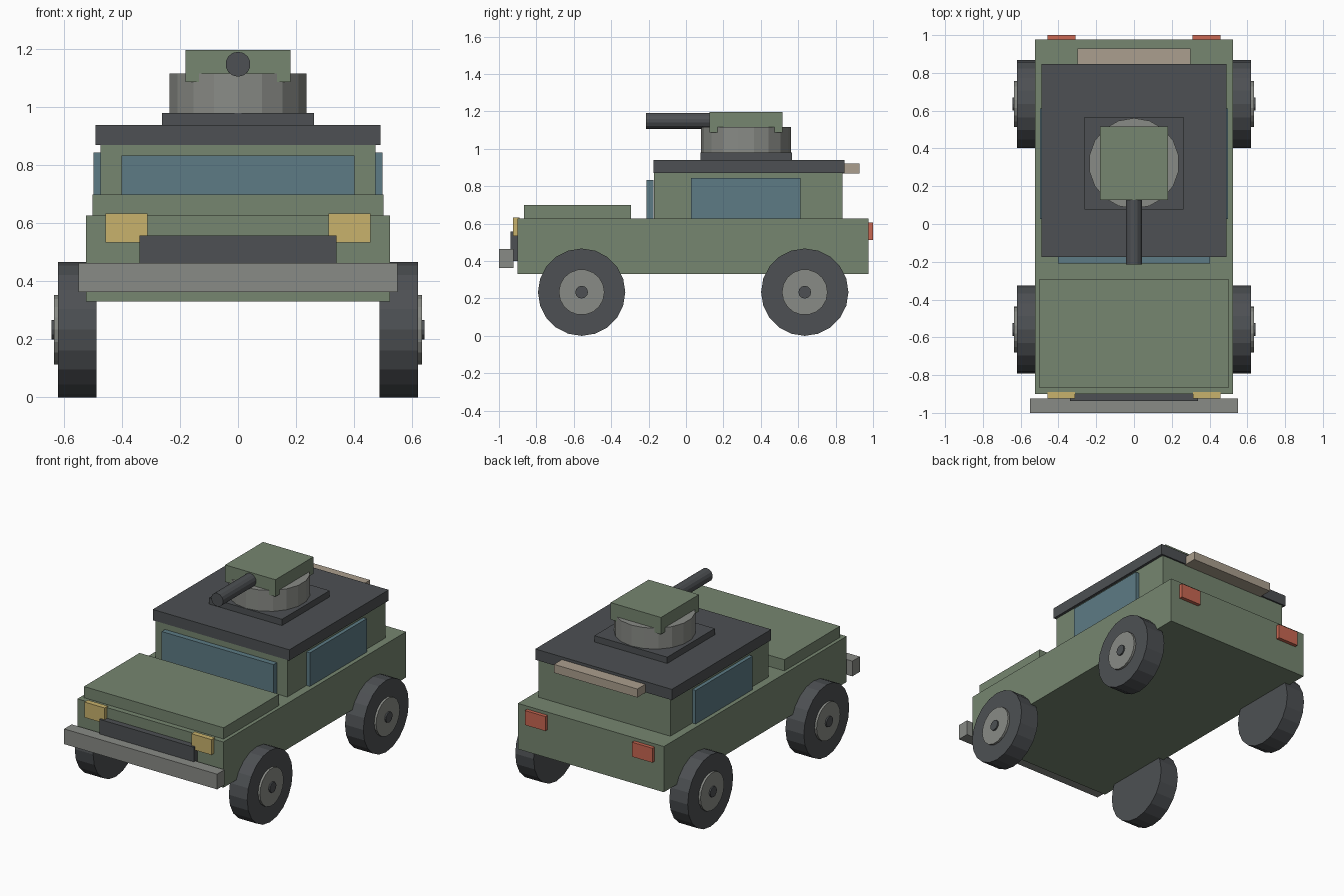
import bpy, bmesh, math
from mathutils import Matrix, Vector

if "Cube" in bpy.data.objects:
    bpy.data.objects.remove(bpy.data.objects["Cube"])


def lin(c):
    c /= 255
    return c / 12.92 if c <= 0.04045 else ((c + 0.055) / 1.055) ** 2.4


def material(name, r, g, b):
    m = bpy.data.materials.new(name)
    m.diffuse_color = (lin(r), lin(g), lin(b), 1)
    m.use_nodes = True
    m.node_tree.nodes["Principled BSDF"].inputs["Base Color"].default_value = m.diffuse_color
    return m


GREEN = material("olive_green", 118, 134, 112)
DARK = material("charcoal", 77, 80, 83)
GREY = material("steel_grey", 137, 139, 134)
GLASS = material("blue_glass", 93, 123, 133)
YELLOW = material("lamp_yellow", 200, 178, 108)
RED = material("lamp_red", 200, 103, 82)
TAN = material("tan", 171, 159, 142)


def finish(name, bm, mat):
    bmesh.ops.recalc_face_normals(bm, faces=bm.faces)
    me = bpy.data.meshes.new(name)
    bm.to_mesh(me)
    bm.free()
    me.materials.append(mat)
    ob = bpy.data.objects.new(name, me)
    bpy.context.collection.objects.link(ob)
    return ob


def box(name, x, y, z, mat):
    """Box from (min, max) ranges on each axis."""
    bm = bmesh.new()
    size = [r[1] - r[0] for r in (x, y, z)]
    mid = [(r[0] + r[1]) / 2 for r in (x, y, z)]
    bmesh.ops.create_cube(bm, size=1, matrix=Matrix.Translation(mid) @ Matrix.Diagonal((*size, 1)))
    return finish(name, bm, mat)


def cylinder(name, axis, start, end, radius, sides, mat):
    """Cylinder between two points along 'X', 'Y' or 'Z', first vertex on +y (or z)."""
    a, b = Vector(start), Vector(end)
    rot = {"X": Matrix.Rotation(math.pi / 2, 4, "Y"),
           "Y": Matrix.Rotation(math.pi / 2, 4, "X"),
           "Z": Matrix.Identity(4)}[axis]
    bm = bmesh.new()
    # quarter turn puts a vertex on the local y axis
    spin = Matrix.Rotation(math.pi / 2, 4, "Z")
    bmesh.ops.create_cone(bm, cap_ends=True, segments=sides, radius1=radius, radius2=radius,
                          depth=(b - a).length,
                          matrix=Matrix.Translation((a + b) / 2) @ rot @ spin)
    # make sure a vertex sits on the turned local y axis
    d = (rot @ Vector((0, 1, 0)))
    best = max(((v.co - (a + b) / 2).dot(d) for v in bm.verts))
    if best < radius * 0.9999:
        bmesh.ops.rotate(bm, verts=bm.verts, cent=(a + b) / 2,
                         matrix=Matrix.Rotation(math.pi / sides, 3, axis))
    return finish(name, bm, mat)


def sym(w):
    return (-w, w)


# Body, hood, cabin and roof
box("body", sym(0.525), (-0.90, 0.977), (0.33, 0.627), GREEN)
box("hood", sym(0.502), (-0.865, -0.294), (0.61, 0.70), GREEN)
box("cabin", sym(0.474), (-0.17, 0.837), (0.61, 0.88), GREEN)
box("roof", sym(0.491), (-0.174, 0.847), (0.87, 0.94), DARK)
box("rear_roof_bar", sym(0.30), (0.83, 0.928), (0.867, 0.922), TAN)

# Front details
box("windshield", sym(0.402), (-0.21, -0.175), (0.62, 0.834), GLASS)
box("grille", sym(0.34), (-0.938, -0.89), (0.40, 0.558), DARK)
box("front_bumper", sym(0.55), (-1.0, -0.923), (0.364, 0.463), GREY)

# Mirrored details: windows and lamps
for side, s in (("left", -1), ("right", 1)):
    def span(a, b):
        return tuple(sorted((a * s, b * s)))
    box(side + "_window", span(0.465, 0.498), (0.027, 0.612), (0.62, 0.845), GLASS)
    box(side + "_headlight", span(0.312, 0.457), (-0.925, -0.89), (0.534, 0.634), YELLOW)
    box(side + "_taillight", span(0.311, 0.459), (0.965, 1.0), (0.513, 0.607), RED)

    # Wheels: tyre, hub and cap
    for end, y in (("front", -0.558), ("rear", 0.635)):
        for part, x0, x1, r, n, mat in (("tyre", 0.488, 0.62, 0.2335, 20, DARK),
                                        ("hub", 0.60, 0.634, 0.122, 18, GREY),
                                        ("hub_cap", 0.62, 0.643, 0.034, 12, DARK)):
            cylinder(f"{end}_{side}_{part}", "X", (s * x0, y, 0.2335), (s * x1, y, 0.2335), r, n, mat)

# Turret: base plate, ring, housing and barrel
box("turret_base", sym(0.262), (0.078, 0.567), (0.93, 0.981), DARK)
cylinder("turret_ring", "Z", (0, 0.321, 0.97), (0, 0.321, 1.117), 0.24, 18, GREY)
box("turret_housing", sym(0.181), (0.126, 0.516), (1.088, 1.198), GREEN)
cylinder("barrel", "Y", (0, -0.214, 1.149), (0, 0.16, 1.149), 0.043, 14, DARK)
